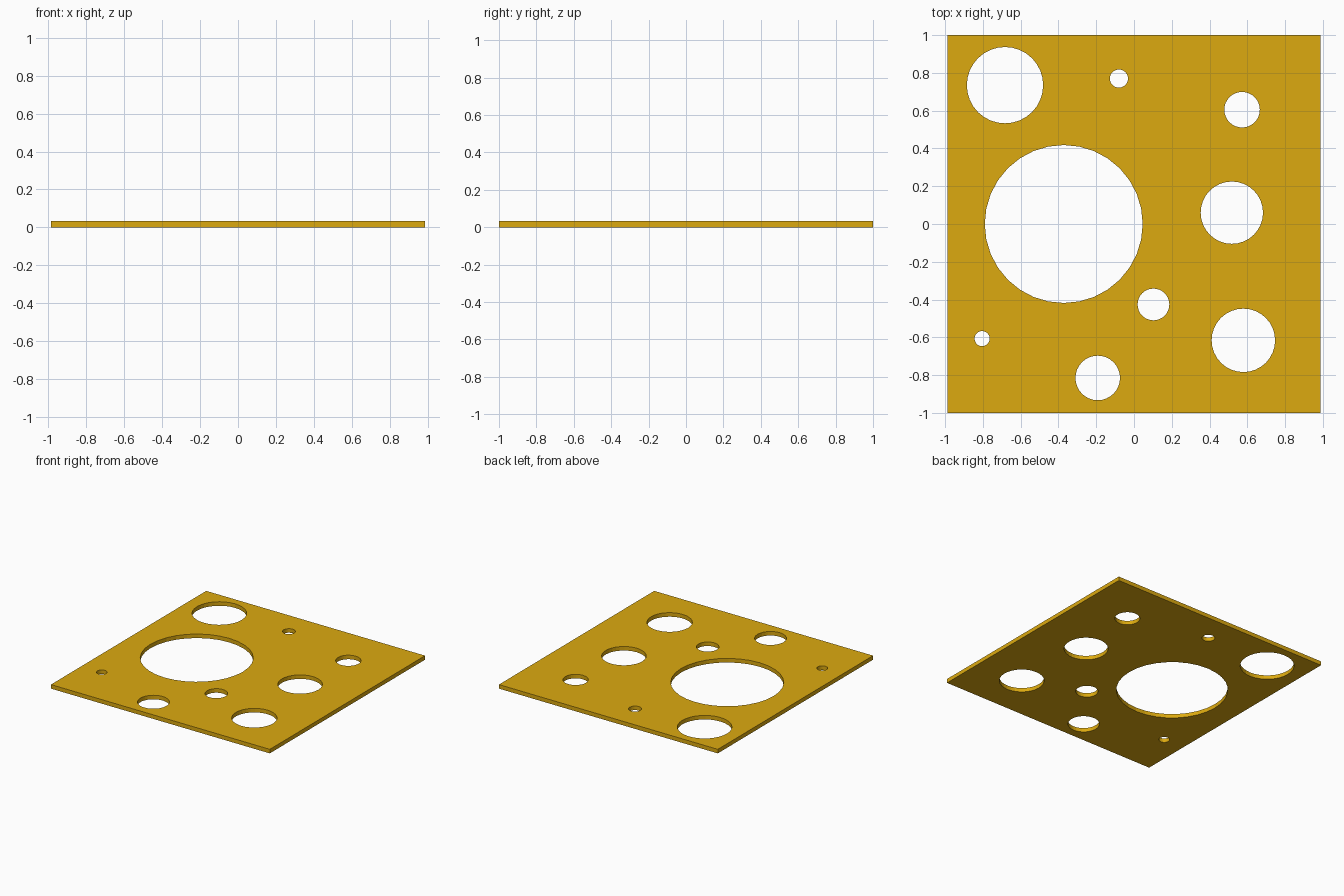
import bpy, bmesh, math

if "Cube" in bpy.data.objects:
    bpy.data.objects.remove(bpy.data.objects["Cube"])

HALF_X, HALF_Y, THICK = 0.987, 1.0, 0.033
SIDES = 32

# Round openings: centre x, centre y, radius
HOLES = [
    (-0.683, 0.735, 0.202), (-0.08, 0.77, 0.048), (0.572, 0.605, 0.094),
    (-0.372, 0.0, 0.418), (0.518, 0.06, 0.165), (0.103, -0.426, 0.084),
    (-0.804, -0.607, 0.04), (-0.192, -0.815, 0.118), (0.579, -0.616, 0.168),
]


def add_loop(bm, points):
    verts = [bm.verts.new((x, y, 0)) for x, y in points]
    return [bm.edges.new((a, b)) for a, b in zip(verts, verts[1:] + verts[:1])]


bm = bmesh.new()

# Plate outline with the hole outlines inside it
edges = add_loop(bm, [(-HALF_X, -HALF_Y), (HALF_X, -HALF_Y),
                      (HALF_X, HALF_Y), (-HALF_X, HALF_Y)])
for cx, cy, r in HOLES:
    angles = [2 * math.pi * i / SIDES for i in range(SIDES)]
    edges += add_loop(bm, [(cx + r * math.cos(a), cy + r * math.sin(a)) for a in angles])

# Fill around the holes and raise to the plate thickness
bmesh.ops.triangle_fill(bm, edges=edges, use_beauty=True, normal=(0, 0, 1))
result = bmesh.ops.extrude_face_region(bm, geom=bm.faces[:], use_keep_orig=True)
top = [g for g in result["geom"] if isinstance(g, bmesh.types.BMVert)]
bmesh.ops.translate(bm, verts=top, vec=(0, 0, THICK))
bmesh.ops.recalc_face_normals(bm, faces=bm.faces[:])

mesh = bpy.data.meshes.new("perforated_plate")
bm.to_mesh(mesh)
bm.free()
plate = bpy.data.objects.new("perforated_plate", mesh)
bpy.context.collection.objects.link(plate)

# Golden yellow finish
gold = bpy.data.materials.new("golden_yellow")
gold.diffuse_color = (0.72, 0.40, 0.005, 1)
gold.use_nodes = True
gold.node_tree.nodes["Principled BSDF"].inputs["Base Color"].default_value = gold.diffuse_color
mesh.materials.append(gold)
